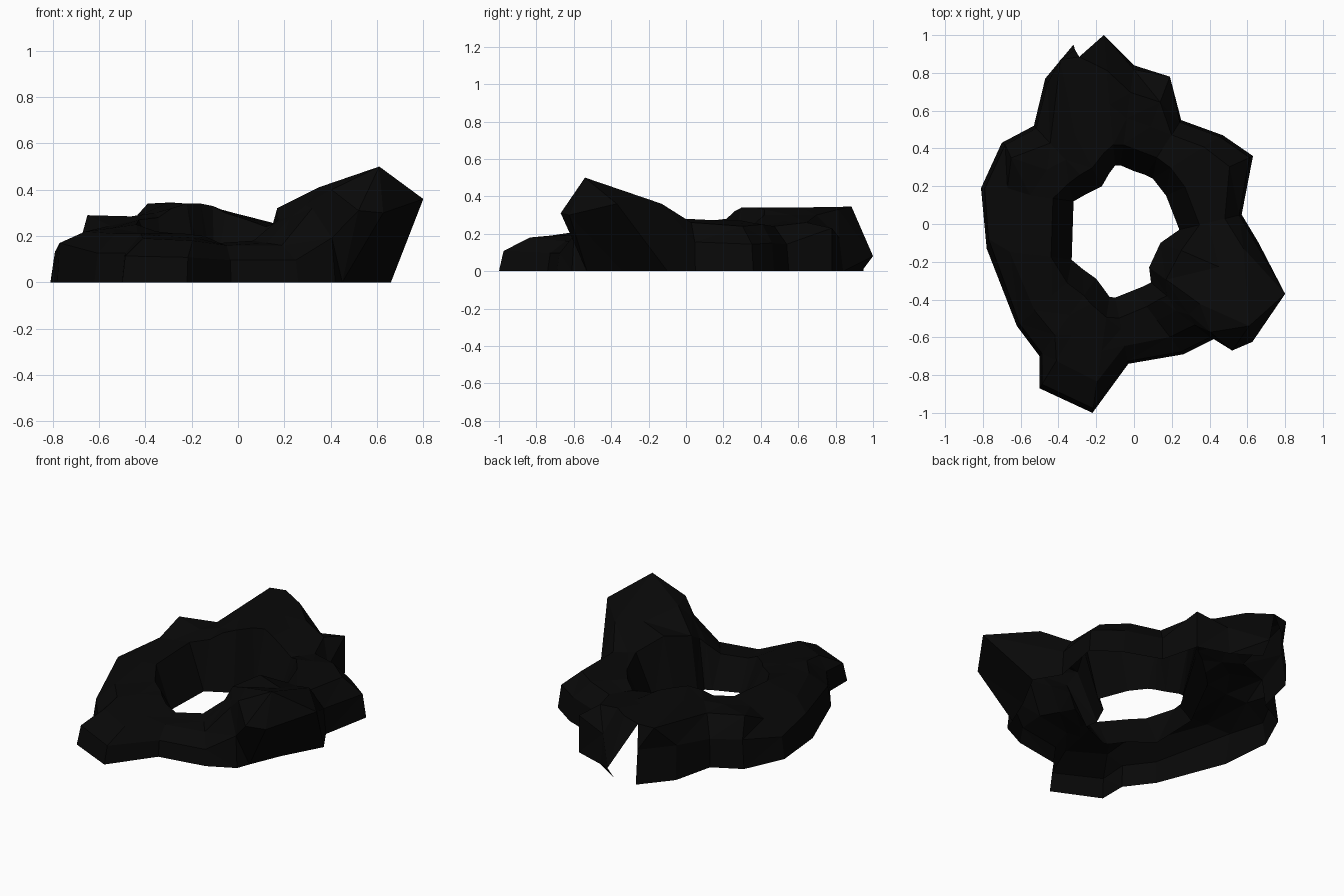
import bpy, bmesh
from mathutils import Vector

# Near-black stone
stone = bpy.data.materials.new("black stone")
stone.diffuse_color = (0.0025, 0.0025, 0.0025, 1)

# Ring stations, clockwise from the back:
# outer x, y, inner x, y, outer crest height, inner crest height
STATIONS = [
    (-.16, 1.0, -.10, .31, .33, .33), (.00, .84, -.07, .31, .30, .30),
    (.19, .78, .00, .28, .26, .27), (.25, .55, .06, .26, .24, .24),
    (.47, .47, .10, .24, .25, .27), (.63, .36, .17, .15, .24, .27),
    (.57, .05, .24, -.03, .26, .28), (.80, -.37, .14, -.10, .37, .35),
    (.65, -.64, .08, -.23, .50, .32), (.52, -.67, .09, -.31, .40, .27),
    (.42, -.61, .05, -.33, .32, .24), (.26, -.69, .00, -.35, .16, .18),
    (-.03, -.74, -.10, -.39, .16, .17), (-.22, -1.0, -.13, -.385, .18, .20),
    (-.50, -.87, -.17, -.33, .19, .21), (-.50, -.70, -.20, -.29, .21, .21),
    (-.62, -.54, -.27, -.24, .21, .22), (-.78, -.13, -.33, -.19, .22, .25),
    (-.81, .19, -.32, .12, .22, .27), (-.70, .43, -.25, .16, .29, .28),
    (-.53, .52, -.21, .18, .28, .32), (-.47, .77, -.17, .20, .34, .34),
    (-.32, .95, -.13, .27, .34, .34),
]

# Special points: overhanging right boulder, left ledge and broken back tip
SPECIAL = {
    (7, 0): (.66, -.10, 0), (7, 1): (.80, -.37, .36), (7, 2): (.58, -.13, .36),
    (8, 0): (.53, -.34, 0), (8, 2): (.61, -.54, .50), (7, 4): (.25, -.14, .355),
    (9, 0): (.45, -.53, 0), (9, 1): (.52, -.67, .31), (2, 1): (.19, .78, .23),
    (0, 0): (-.16, .94, 0), (0, 1): (-.16, 1.0, .08),
    (22, 2): (-.29, .885, .345), (21, 2): (-.39, .87, .34),
    (19, 2): (-.65, .35, .29), (18, 2): (-.67, .19, .215), (17, 1): (-.77, -.08, .17),
}


def section(i, s):
    """Cross-section from outer foot over the crest to inner foot."""
    outer, inner = Vector((s[0], s[1], 0)), Vector((s[2], s[3], 0))
    rim = 1 - .11 / (outer - inner).length
    rows = [(0, 0), (.04, .6 * s[4]), (.27, s[4]),
            (.53, (s[4] + s[5]) / 2), (rim, s[5]), (1, 0)]
    pts = []
    for r, (t, z) in enumerate(rows):
        p = outer.lerp(inner, t)
        p.z = z
        pts.append(Vector(SPECIAL.get((i, r), p)))
    return pts


bm = bmesh.new()
rings = [[bm.verts.new(p) for p in section(i, s)] for i, s in enumerate(STATIONS)]
last = len(rings) - 1
for i, a in enumerate(rings):
    b = rings[(i + 1) % len(rings)]
    for r in range(5):
        if i == last and r == 0:      # open crack at the back
            continue
        if i == last and r == 1:      # crack narrows to a point at the crest
            bm.faces.new((a[2], b[2], b[1]))
            continue
        bm.faces.new((a[r], a[r + 1], b[r + 1], b[r]))
# The underside is open; split the quads into rocky facets
bmesh.ops.triangulate(bm, faces=bm.faces[:])

mesh = bpy.data.meshes.new("rock_ring")
bm.to_mesh(mesh)
bm.free()
mesh.materials.append(stone)
bpy.context.collection.objects.link(bpy.data.objects.new("rock_ring", mesh))
